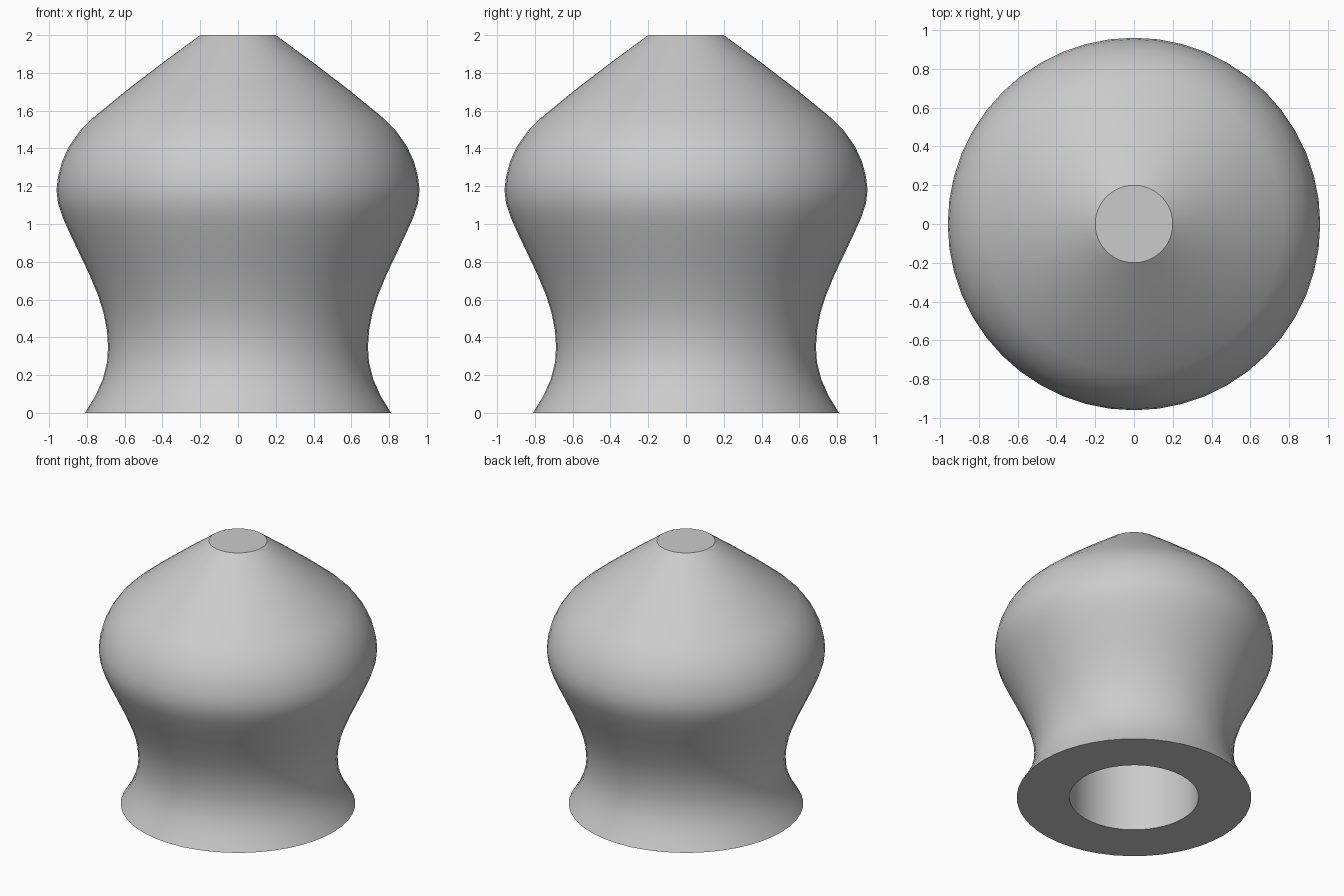
import bpy, bmesh, math

if "Cube" in bpy.data.objects:
    bpy.data.objects.remove(bpy.data.objects["Cube"])

SEGMENTS = 48
BORE_RADIUS, BORE_DEPTH = 0.446, 1.0

# Lathe profile (radius, height): bore roof, bore wall, base ring, body, flat tip
profile = [
    (0, BORE_DEPTH), (BORE_RADIUS, BORE_DEPTH), (BORE_RADIUS, 0),
    (0.81, 0), (0.755, 0.09), (0.715, 0.18), (0.693, 0.27), (0.688, 0.35),
    (0.694, 0.44), (0.712, 0.53), (0.74, 0.62), (0.79, 0.74), (0.84, 0.845),
    (0.89, 0.95), (0.93, 1.04), (0.953, 1.11), (0.961, 1.18), (0.953, 1.25),
    (0.932, 1.33), (0.895, 1.41), (0.835, 1.495), (0.77, 1.56), (0.6, 1.70),
    (0.4, 1.853), (0.2, 2.0), (0, 2.0),
]

bm = bmesh.new()
verts = [bm.verts.new((r, 0, z)) for r, z in profile]
edges = [bm.edges.new(pair) for pair in zip(verts, verts[1:])]
bmesh.ops.spin(bm, geom=verts + edges, cent=(0, 0, 0), axis=(0, 0, 1),
               angle=2 * math.pi, steps=SEGMENTS, use_duplicate=False)
bmesh.ops.remove_doubles(bm, verts=bm.verts, dist=1e-4)
bmesh.ops.recalc_face_normals(bm, faces=bm.faces)
mesh = bpy.data.meshes.new("knob_body")
bm.to_mesh(mesh)
bm.free()

# Plain grey finish
grey = bpy.data.materials.new("grey")
grey.diffuse_color = (0.6, 0.6, 0.6, 1)
grey.use_nodes = True
grey.node_tree.nodes["Principled BSDF"].inputs["Base Color"].default_value = grey.diffuse_color
mesh.materials.append(grey)

knob = bpy.data.objects.new("knob_body", mesh)
bpy.context.collection.objects.link(knob)
bpy.context.view_layer.objects.active = knob
knob.select_set(True)
bpy.ops.object.shade_smooth_by_angle(angle=math.radians(32))
